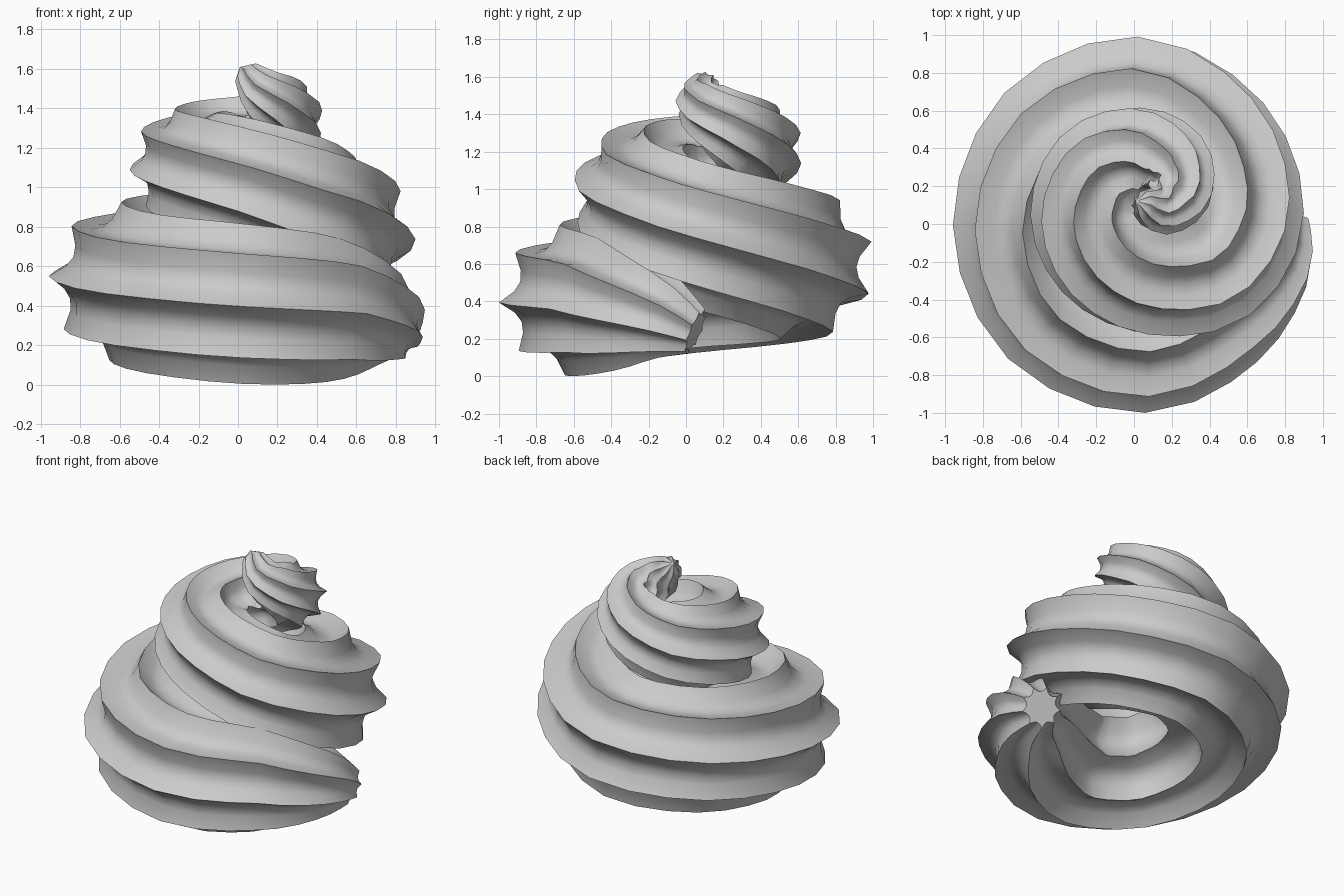
import bpy, bmesh, math
from mathutils import Vector

if "Cube" in bpy.data.objects:
    bpy.data.objects.remove(bpy.data.objects["Cube"])

# Path of the piped rope: x, y, z, radius (clockwise spiral, rising)
PATH = [
    (0.80, 0.05, 0.24, 0.13), (0.71, -0.18, 0.33, 0.26), (0.45, -0.42, 0.38, 0.37),
    (0.05, -0.59, 0.41, 0.41), (-0.38, -0.42, 0.46, 0.41), (-0.55, 0.0, 0.52, 0.41),
    (-0.39, 0.42, 0.56, 0.41), (0.02, 0.60, 0.60, 0.41), (0.38, 0.40, 0.67, 0.40),
    (0.51, 0.07, 0.76, 0.39), (0.38, -0.20, 0.88, 0.37), (0.08, -0.26, 1.00, 0.34),
    (-0.15, -0.15, 1.07, 0.32), (-0.25, 0.06, 1.11, 0.30), (-0.18, 0.28, 1.16, 0.28),
    (0.02, 0.38, 1.22, 0.25), (0.20, 0.31, 1.29, 0.22), (0.24, 0.17, 1.38, 0.18),
    (0.14, 0.08, 1.47, 0.14), (0.04, 0.11, 1.58, 0.07),
]
POINTS = 9                          # ridges of the star nozzle
STEPS = 3                           # rings per path span
PROFILE = (1.0, 0.81, 0.76, 0.81)   # ridge, flank, rounded valley, flank
SIDES = POINTS * len(PROFILE)


def spline(i, t):
    """Catmull-Rom position on span i."""
    p = [Vector(PATH[min(max(k, 0), len(PATH) - 1)]) for k in range(i - 1, i + 3)]
    return 0.5 * (2 * p[1] + (p[2] - p[0]) * t
                  + (2 * p[0] - 5 * p[1] + 4 * p[2] - p[3]) * t * t
                  + (3 * p[1] - p[0] - 3 * p[2] + p[3]) * t ** 3)


def twist(turn):
    """Section rotation (degrees) after the given turn around the axis."""
    x = turn - 90
    mid = min(max(x, 0), 360)
    return (-3 + 0.22 * min(0, x) + 0.0004 * mid * mid
            + 0.2 * max(0, x - 360) + 0.25 * max(0, x - 560))


samples = [spline(i, s / STEPS) for i in range(len(PATH) - 1) for s in range(STEPS)]
samples.append(Vector(PATH[-1]))

# Sweep a twisting star section along the path
bm = bmesh.new()
rings = []
for n, s in enumerate(samples):
    a, b = samples[max(n - 1, 0)], samples[min(n + 1, len(samples) - 1)]
    tangent = (b.xyz - a.xyz).normalized()
    out = tangent.cross(Vector((0, 0, 1))).normalized() * -1   # points away from the axis
    up = out.cross(tangent).normalized()
    if up.z < 0:
        up = -up
    phase = math.radians(twist(45 * n / STEPS))
    ring = []
    for k in range(SIDES):
        ang = phase + math.tau * k / SIDES
        r = s.w * PROFILE[k % len(PROFILE)]
        ring.append(bm.verts.new(s.xyz + (out * math.cos(ang) + up * math.sin(ang)) * r))
    rings.append(ring)

for r0, r1 in zip(rings, rings[1:]):
    for k in range(SIDES):
        j = (k + 1) % SIDES
        bm.faces.new((r0[k], r0[j], r1[j], r1[k]))

# Flat star start and pinched tip
bm.faces.new(rings[0])
tip = bm.verts.new(samples[-1].xyz + Vector((-0.03, 0.01, 0.03)))
for k in range(SIDES):
    bm.faces.new((rings[-1][k], rings[-1][(k + 1) % SIDES], tip))
bmesh.ops.recalc_face_normals(bm, faces=bm.faces)

# Stand the swirl on the ground
low = min(v.co.z for v in bm.verts)
bmesh.ops.translate(bm, verts=bm.verts, vec=(0, 0, -low))

mesh = bpy.data.meshes.new("cream_swirl")
bm.to_mesh(mesh)
bm.free()
swirl = bpy.data.objects.new("cream_swirl", mesh)
bpy.context.collection.objects.link(swirl)
bpy.context.view_layer.objects.active = swirl
swirl.select_set(True)
bpy.ops.object.shade_smooth_by_angle(angle=math.radians(60))
